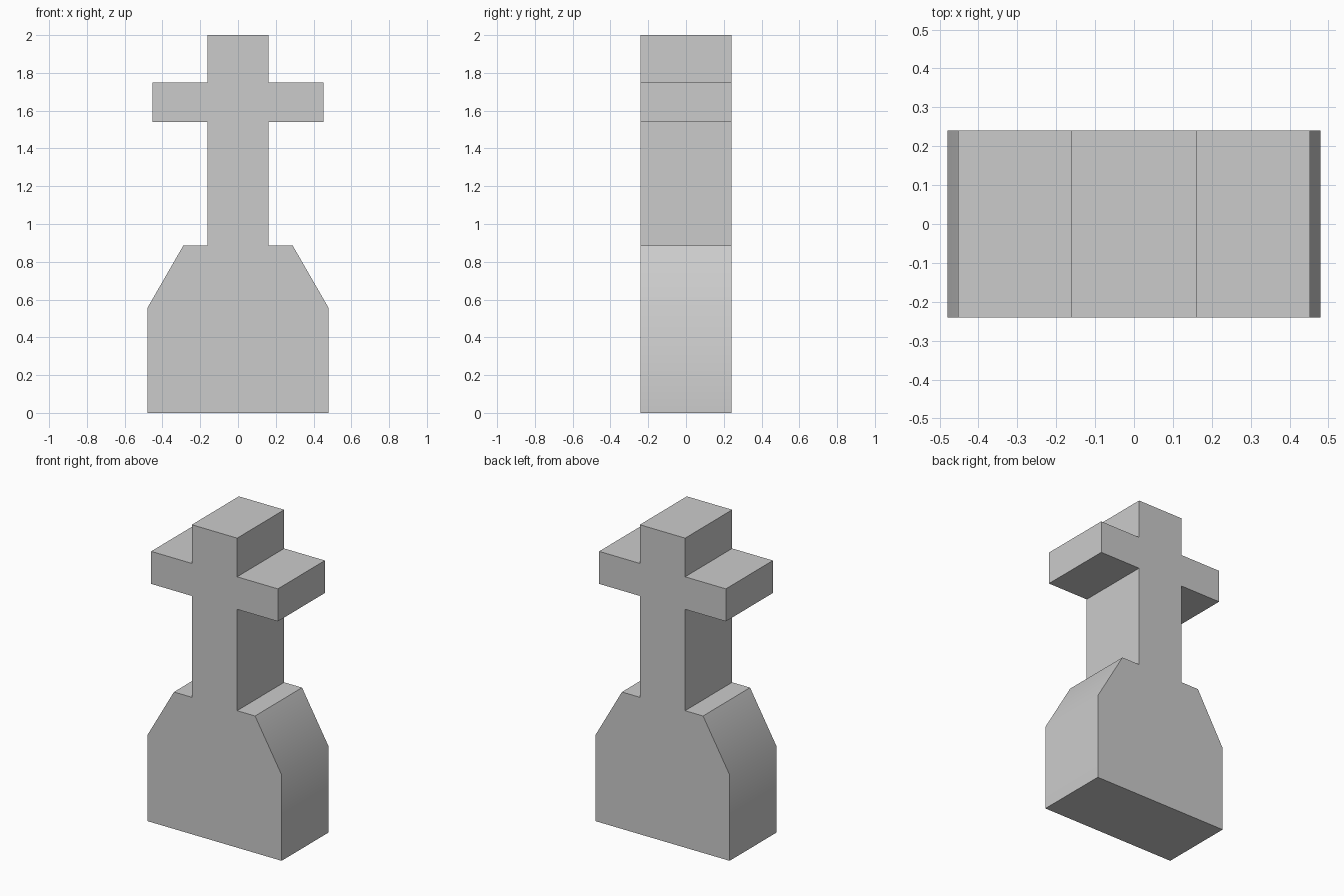
import bpy
import bmesh
import math

cube = bpy.data.objects.get("Cube")
if cube:
    bpy.data.objects.remove(cube, do_unlink=True)

# Stone material
stone = bpy.data.materials.new("grey_stone")
stone.use_nodes = True
colour = (0.6, 0.6, 0.6, 1)
stone.diffuse_color = colour
stone.node_tree.nodes["Principled BSDF"].inputs["Base Color"].default_value = colour

# Right half of the outline: plinth, sloped shoulder, shaft, arm, head
HALF_DEPTH = 0.24
half = [(0.48, 0), (0.48, 0.555), (0.29, 0.885), (0.162, 0.885),
        (0.162, 1.54), (0.453, 1.54), (0.453, 1.75), (0.162, 1.75), (0.162, 2)]
outline = half + [(-x, z) for x, z in reversed(half)]

# Extrude the mirrored outline from front to back
bm = bmesh.new()
front = bm.faces.new([bm.verts.new((x, -HALF_DEPTH, z)) for x, z in outline])
grown = bmesh.ops.extrude_face_region(bm, geom=[front], use_keep_orig=True)
back_verts = [g for g in grown["geom"] if isinstance(g, bmesh.types.BMVert)]
bmesh.ops.translate(bm, verts=back_verts, vec=(0, 2 * HALF_DEPTH, 0))
bmesh.ops.recalc_face_normals(bm, faces=bm.faces)

mesh = bpy.data.meshes.new("cross_gravestone")
bm.to_mesh(mesh)
bm.free()
mesh.materials.append(stone)
gravestone = bpy.data.objects.new("cross_gravestone", mesh)
bpy.context.collection.objects.link(gravestone)

# Soft shading only across the shoulder bend
bpy.ops.object.select_all(action="DESELECT")
gravestone.select_set(True)
bpy.context.view_layer.objects.active = gravestone
bpy.ops.object.shade_smooth_by_angle(angle=math.radians(40))
